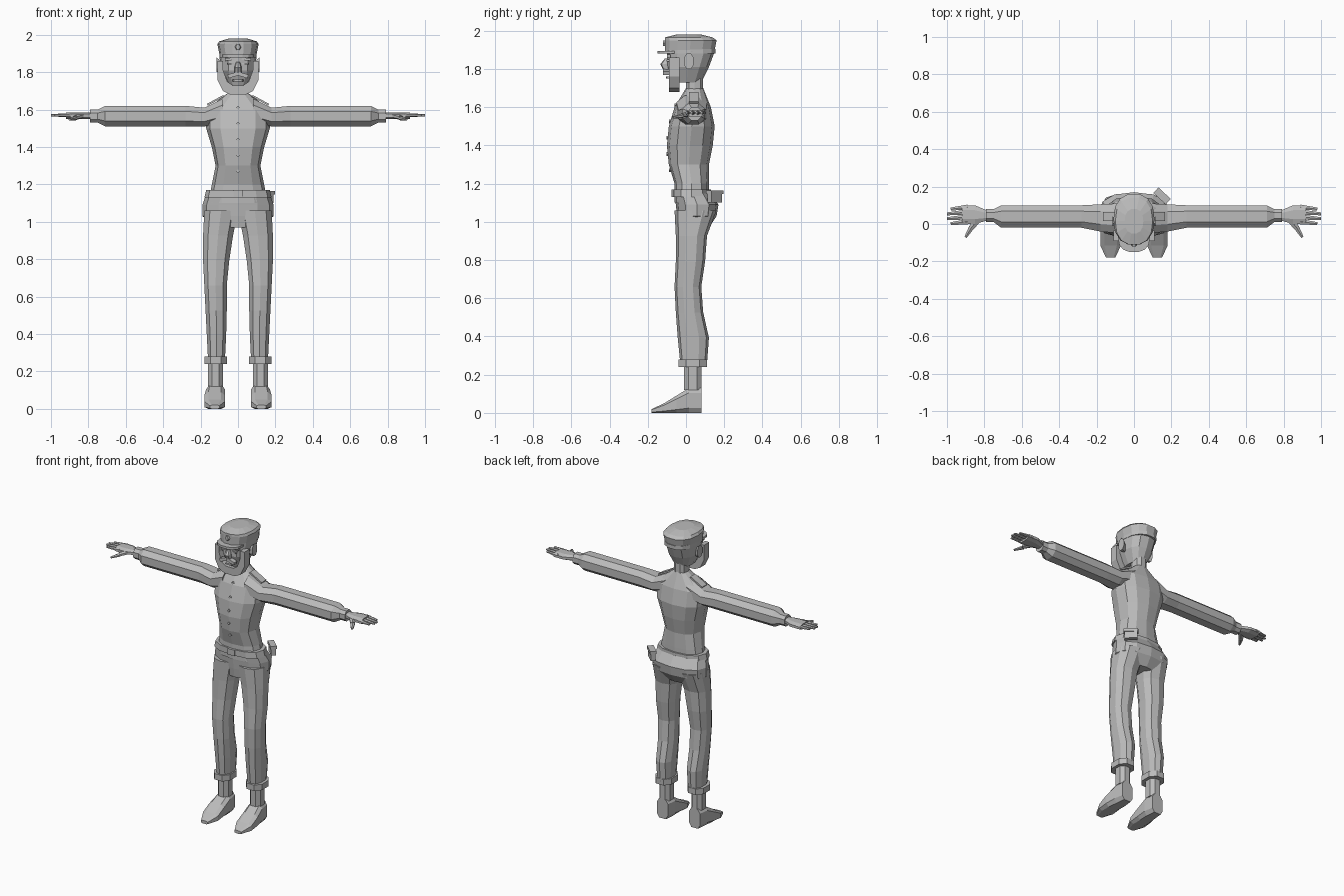
import bpy, bmesh, math
from mathutils import Vector, Matrix

if "Cube" in bpy.data.objects:
    bpy.data.objects.remove(bpy.data.objects["Cube"], do_unlink=True)

shade = 0.5
grey = bpy.data.materials.new("plain grey")
grey.use_nodes = True
grey.diffuse_color = (shade, shade, shade, 1)
grey.node_tree.nodes["Principled BSDF"].inputs["Base Color"].default_value = grey.diffuse_color


def finish(name, bm, mirror=False):
    bmesh.ops.recalc_face_normals(bm, faces=bm.faces)
    mesh = bpy.data.meshes.new(name)
    bm.to_mesh(mesh)
    bm.free()
    mesh.materials.append(grey)
    part = bpy.data.objects.new(name, mesh)
    bpy.context.scene.collection.objects.link(part)
    if mirror:
        part.modifiers.new("Mirror", "MIRROR").use_mirror_merge = False


def along(values, t):
    """Read a list of evenly spaced values at t, from its start to its end."""
    place = t * (len(values) - 1)
    index = min(int(place), len(values) - 2)
    return values[index] + (values[index + 1] - values[index]) * (place - index)


def rounded_outline(sides, power, turned):
    """Points of a rounded square that touches its bounding square."""
    points = []
    for i in range(sides):
        angle = math.tau * (i + turned) / sides
        points.append([math.copysign(abs(f) ** power, f) for f in (math.cos(angle), math.sin(angle))])
    reach = [max(p[k] for p in points) for k in range(2)]
    return [(p[0] / reach[0], p[1] / reach[1]) for p in points]


def loft(name, axis, span, bounds, sides=8, power=0.85, turned=0.5, mirror=True):
    """Skin rounded rings along an axis; bounds give low and high edges on the other two axes."""
    bounds = [b if isinstance(b, tuple) else (b, b) for b in bounds]
    steps = max(len(b) for b in bounds) - 1
    outline = rounded_outline(sides, power, turned)
    bm = bmesh.new()
    rings = []
    for step in range(steps + 1):
        t = step / steps
        u_low, u_high, v_low, v_high = [along(b, t) for b in bounds]
        ring = []
        for u, v in outline:
            point = [(u_low + u_high + u * (u_high - u_low)) / 2,
                     (v_low + v_high + v * (v_high - v_low)) / 2]
            point.insert("xyz".index(axis), along(span, t))
            ring.append(bm.verts.new(point))
        rings.append(ring)
    for lower, upper in zip(rings, rings[1:]):
        for i in range(sides):
            bm.faces.new((lower[i - 1], lower[i], upper[i], upper[i - 1]))
    bm.faces.new(rings[0])
    bm.faces.new(rings[-1])
    finish(name, bm, mirror)


def body(name, span, width, front, back, sides=12):
    """Upright part, symmetric about the middle of the model."""
    left = tuple(-w for w in width) if isinstance(width, tuple) else -width
    loft(name, "z", span, (left, width, front, back), sides, turned=0, mirror=False)


def box(name, centre, size, tilt=0, turn=0, mirror=False):
    """Block tilted sideways, then turned about the upright axis."""
    matrix = (Matrix.Translation(centre) @ Matrix.Rotation(turn, 4, "Z")
              @ Matrix.Rotation(tilt, 4, "Y") @ Matrix.Diagonal((*size, 1)))
    bm = bmesh.new()
    bmesh.ops.create_cube(bm, size=1, matrix=matrix)
    finish(name, bm, mirror)


def finger(name, start, end, thick, thin):
    """Flattened taper between two points, on both hands."""
    start, end = Vector(start), Vector(end)
    direction = end - start
    bm = bmesh.new()
    bmesh.ops.create_cone(bm, cap_ends=True, segments=6, radius1=thick, radius2=thin, depth=direction.length)
    bmesh.ops.rotate(bm, verts=bm.verts, matrix=direction.to_track_quat("Z", "Y").to_matrix())
    for vert in bm.verts:
        vert.co.z *= 0.7
        vert.co += (start + end) / 2
    finish(name, bm, mirror=True)


# Jacket, with buttons down the front and shoulder boards
jacket_span = (1.1, 1.7)
jacket_front = (-.06, -.06, -.09, -.1, -.09, -.06, 0)
body("jacket", jacket_span, width=(.16, .14, .12, .14, .17, .17, .04),
     front=jacket_front, back=(.12, .12, .12, .14, .15, .13, .09))
for i in range(5):
    height = 1.27 + i * .085
    depth = along(jacket_front, (height - jacket_span[0]) / (jacket_span[1] - jacket_span[0]))
    box("jacket_button", (0, depth, height), (.014, .014, .014), tilt=math.pi / 4)
box("shoulder_boards", (.12, .04, 1.65), (.1, .05, .01), tilt=.5, mirror=True)

# Belt, with a pouch at the back on the left
body("belt", (1.13, 1.17), width=(.18, .17), front=-.07, back=.13)
box("belt_buckle", (0, -.07, 1.15), (.05, .01, .04))
box("belt_pouch", (.15, .15, 1.13), (.08, .03, .06), turn=-.75)
box("pouch_flap", (.15, .15, 1.155), (.09, .04, .02), turn=-.75)

# Sleeves: shoulder, straight tube and narrowed end
sleeve = dict(front=-.02, back=.1, under=1.51, top=1.62)
loft("sleeve_shoulders", "x", (.08, .28),
     ((-.05, -.04, sleeve["front"]), (.11, sleeve["back"]), (1.53, sleeve["under"], sleeve["under"]),
      (1.66, 1.61, sleeve["top"])))
loft("sleeve_tubes", "x", (.28, .71), tuple(sleeve.values()))
loft("sleeve_ends", "x", (.71, .79),
     ((sleeve["front"], .01, .01), (sleeve["back"], .08, .08),
      (sleeve["under"], 1.53, 1.53), (sleeve["top"], 1.6, 1.6)))

# Hands
palm_level = 1.57
loft("palms", "x", (.78, .92), ((.02, 0, 0), (.07, .1, .1), palm_level - .02, palm_level + .015))
for i, label in enumerate(("little", "ring", "middle", "index")):
    across = .09 - i * .026
    reach = .98 if label in ("little", "index") else 1
    finger(label + "_fingers", (.89, across, palm_level), (reach, across - .01, palm_level), .016, .009)
knuckle = (.87, -.02, 1.555)
finger("thumb_bases", (.83, .03, palm_level), knuckle, .022, .016)
finger("thumb_tips", knuckle, (.9, -.07, 1.545), .016, .008)

# Trousers
body("trouser_seat", (.97, 1.15), width=(.1, .19, .19, .17), front=(-.04, -.06), back=(.12, .16, .17, .13))
loft("trouser_legs", "z", (.26, 1.06),
     ((.07, .06, .06, .04, 0), (.16, .17, .18, .19, .18),
      (-.03, -.05, -.06, -.05, -.06), (.11, .12, .09, .08, .1, .11, .16)), sides=10)
loft("trouser_cuffs", "z", (.24, .28), (.06, .18, -.04, .11))
loft("ankles", "z", (.12, .25), (.08, .16, -.01, .08))

# Shoes
loft("shoes", "y", (-.18, .08),
     ((.1, .07, .07, .07, .08), (.15, .18, .18, .17, .16), 0, (.02, .05, .09, .13, .13)), power=.55)

# Neck, head and ears
body("neck", (1.66, 1.78), width=.045, front=0, back=.09, sides=10)
body("head", (1.73, 1.89), width=(.05, .09, .1), front=(-.07, -.1, -.1), back=(.08, .12, .15))
loft("ears", "x", (.08, .115), ((0, -.01), (.02, .04), 1.8, (1.85, 1.88)))

# Beard: a thick U-shaped plate round the jaw
outer = [(.11, 1.86), (.11, 1.76), (.08, 1.7), (.04, 1.68)]
inner = [(x * .72, min(z + .05, outer[0][1])) for x, z in outer]
bm = bmesh.new()
edges = []
for half, depths in ((outer, (-.09, -.035)), (inner, (-.035, -.09))):
    path = half + [(-x, z) for x, z in reversed(half)]
    for y in depths:
        edges.append([bm.verts.new((x, y, z)) for x, z in path])
for k, edge in enumerate(edges):
    for i in range(1, len(edge)):
        bm.faces.new((edge[i - 1], edge[i], edges[k - 1][i], edges[k - 1][i - 1]))
for end in (0, -1):
    bm.faces.new([edge[end] for edge in edges])
finish("beard", bm)

# Face details
body("nose", (1.795, 1.855), width=(.02, .02, .01), front=(-.12, -.135, -.11), back=-.08, sides=8)
body("lower_lip", (1.75, 1.76), width=.03, front=-.105, back=-.06, sides=8)
box("moustache", (.027, -.105, 1.785), (.055, .03, .02), tilt=.3, mirror=True)
box("eyebrows", (.045, -.09, 1.87), (.05, .02, .014), tilt=.1, mirror=True)
box("eyes", (.04, -.09, 1.845), (.035, .02, .01), turn=-.2, mirror=True)

# Peaked cap
body("cap_band", (1.88, 1.905), width=.1, front=-.11, back=.155, sides=14)
body("cap_side", (1.9, 1.95), width=(.1, .11), front=-.11, back=(.15, .16), sides=14)
body("cap_top", (1.95, 1.98), width=(.11, .1, .05), front=(-.11, -.11, -.05), back=(.16, .14, .08), sides=14)
body("cap_visor", (1.88, 1.895), width=.085, front=-.15, back=0, sides=14)
body("cap_badge", (1.92, 1.95), width=(.01, .02, .01), front=-.12, back=-.09, sides=6)
